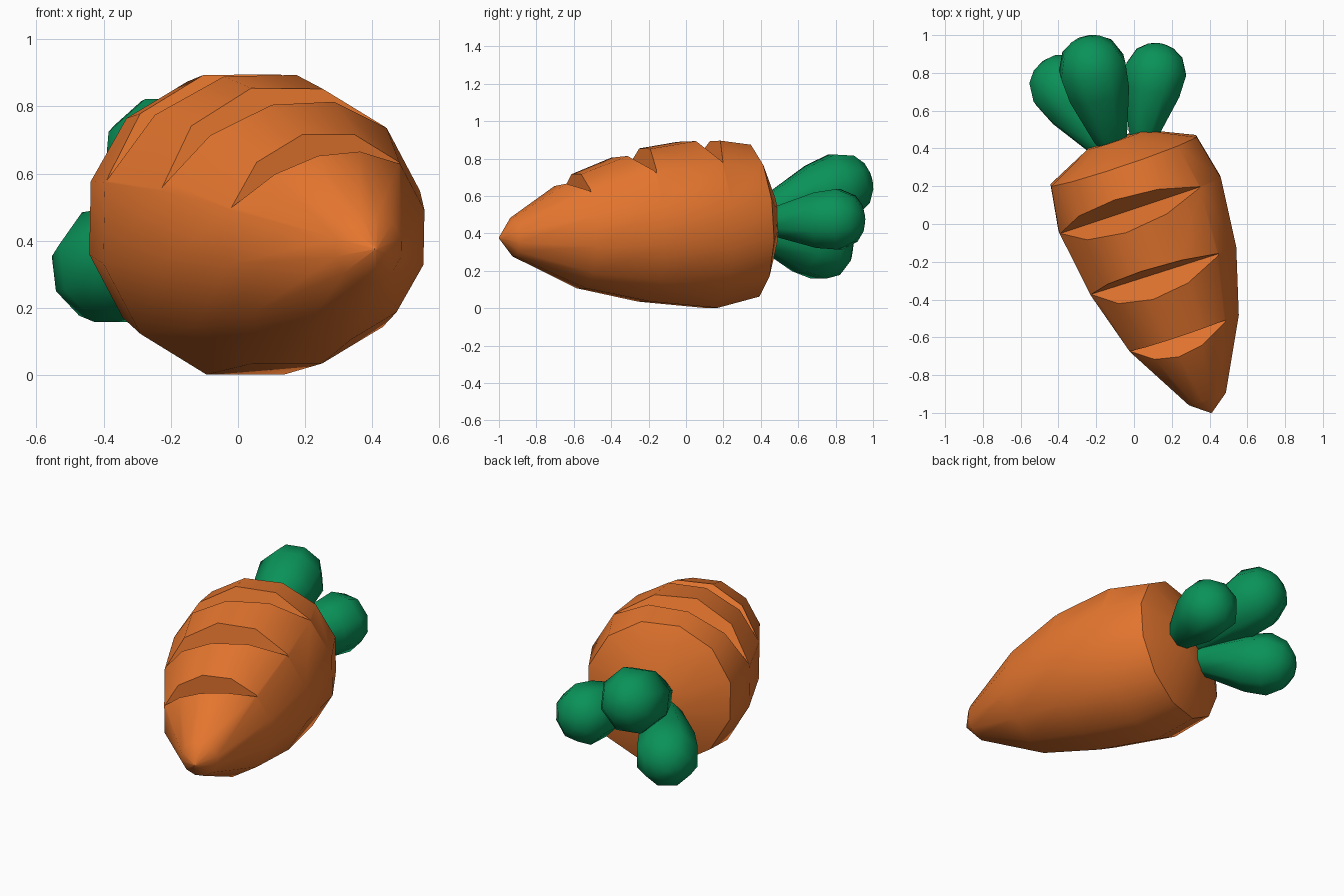
import bpy, bmesh, math
from mathutils import Vector as V

if "Cube" in bpy.data.objects:
    bpy.data.objects.remove(bpy.data.objects["Cube"])


def material(name, col):
    m = bpy.data.materials.new(name)
    m.diffuse_color = (*col, 1)
    m.use_nodes = True
    m.node_tree.nodes["Principled BSDF"].inputs["Base Color"].default_value = m.diffuse_color
    return m


ORANGE = material("carrot orange", (0.78, 0.18, 0.028))
GREEN = material("leaf green", (0.003, 0.29, 0.1))


def make_object(name, bm, mat):
    bmesh.ops.recalc_face_normals(bm, faces=bm.faces)
    me = bpy.data.meshes.new(name)
    bm.to_mesh(me)
    bm.free()
    me.materials.append(mat)
    ob = bpy.data.objects.new(name, me)
    bpy.context.collection.objects.link(ob)
    return ob


def smooth(ob, deg):
    bpy.ops.object.select_all(action='DESELECT')
    ob.select_set(True)
    bpy.context.view_layer.objects.active = ob
    bpy.ops.object.shade_smooth_by_angle(angle=math.radians(deg))


def loft(name, stations, e1, e2, sides, roll, mat):
    """Skin round rings given as (centre, radius), closing both ends."""
    bm = bmesh.new()
    rings = []
    for c, r in stations:
        angs = [roll + math.tau * i / sides for i in range(sides)]
        rings.append([bm.verts.new(V(c) + (e1 * math.cos(a) + e2 * math.sin(a)) * r) for a in angs])
    for a, b in zip(rings, rings[1:]):
        for i in range(sides):
            j = (i + 1) % sides
            bm.faces.new((a[i], a[j], b[j], b[i]))
    bm.faces.new(rings[0])
    bm.faces.new(rings[-1])
    return make_object(name, bm, mat)


# carrot body: tapered twelve-sided root leaning in plan
axis = V((-0.32, 0.947, 0.06)).normalized()
side = V((0.947, 0.32, 0)).normalized()
up = side.cross(axis)
body = loft("carrot_root", [
    ((0.41, -0.999, 0.375), 0.004),
    ((0.388, -0.925, 0.38), 0.107),
    ((0.265, -0.575, 0.41), 0.315),
    ((0.155, -0.245, 0.44), 0.42),
    ((0.03, 0.105, 0.453), 0.468),
    ((-0.055, 0.335, 0.468), 0.421),
    ((-0.093, 0.448, 0.475), 0.16),
], side, up, 12, math.radians(15), ORANGE)


# wedge cutters for the three grooves: apex chord ends and forward tilt
grooves = [((-0.39, -0.05, 0.58), (0.36, 0.20, 0.78), 0),
           ((-0.22, -0.37, 0.56), (0.44, -0.16, 0.72), 10),
           ((-0.01, -0.67, 0.50), (0.48, -0.51, 0.62), 22)]
for n, (a, b, tilt) in enumerate(grooves):
    a, b = V(a), V(b)
    chord = (b - a).normalized()
    out = chord.cross(axis).normalized()
    along = out.cross(chord).normalized()
    t = math.radians(tilt)
    if along.dot(axis) < 0:
        along = -along
    d = out * math.cos(t) - along * math.sin(t)
    w = along * math.cos(t) + out * math.sin(t)
    bm = bmesh.new()
    ends = []
    for p in (a - chord * 0.3, b + chord * 0.3):
        ends.append([bm.verts.new(q) for q in (p, p + d * 0.6 + w * 0.25, p + d * 0.6 - w * 0.25)])
    for i in range(3):
        j = (i + 1) % 3
        bm.faces.new((ends[0][i], ends[0][j], ends[1][j], ends[1][i]))
    bm.faces.new(ends[0])
    bm.faces.new(ends[1])
    cutter = make_object(f"groove_cutter_{n + 1}", bm, ORANGE)
    mod = body.modifiers.new("groove", 'BOOLEAN')
    mod.operation = 'DIFFERENCE'
    mod.solver = 'EXACT'
    mod.object = cutter
    bpy.context.view_layer.objects.active = body
    bpy.ops.object.modifier_apply(modifier=mod.name)
    bpy.data.objects.remove(cutter)
smooth(body, 38)

# leaves: three faceted teardrops fanning from the crown
profile = [(0, 0.06), (0.1, 0.095), (0.52, 0.175), (0.74, 0.19), (0.9, 0.145), (0.975, 0.08), (1, 0.02)]
leaves = [("upper_leaf", (-0.11, 0.40, 0.50), (-0.26, 0.985, 0.71), 1.0),
          ("right_leaf", (0.04, 0.43, 0.46), (0.145, 0.955, 0.48), 0.92),
          ("lower_leaf", (-0.13, 0.38, 0.41), (-0.48, 0.86, 0.29), 0.95)]
for name, base, tip, k in leaves:
    base, tip = V(base), V(tip)
    d = (tip - base).normalized()
    e1 = d.cross(V((0, 0, 1))).normalized()
    leaf = loft(name, [(base.lerp(tip, f), r * k) for f, r in profile],
                e1, e1.cross(d), 8, math.pi / 8, GREEN)
    smooth(leaf, 50)
